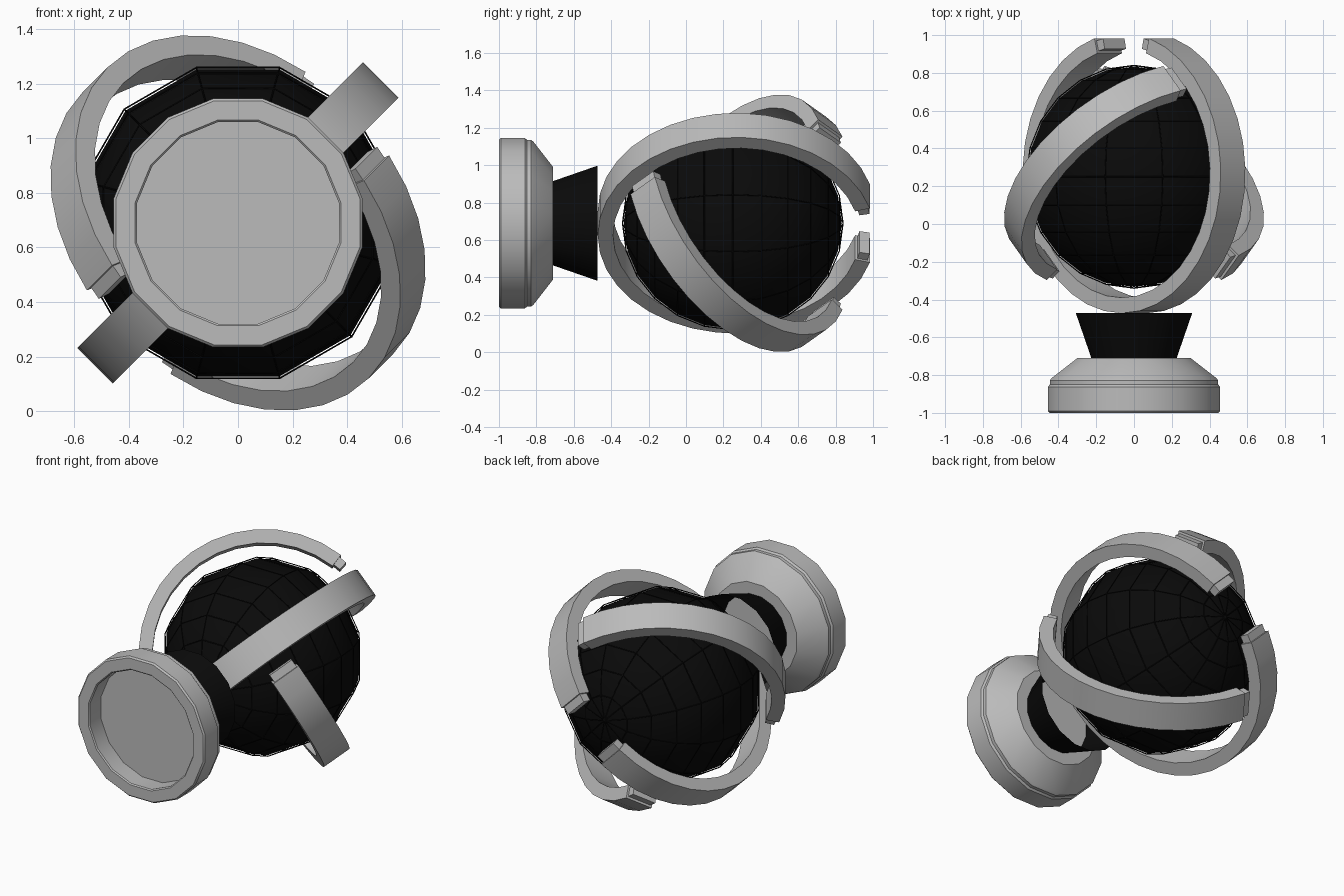
import bpy, bmesh, math
from mathutils import Vector, Matrix

if "Cube" in bpy.data.objects:
    bpy.data.objects.remove(bpy.data.objects["Cube"])

CZ = 0.69                       # height of the main axis (runs along y)
C = Vector((0, 0.27, CZ))       # centre of the curved bands
BALL = Vector((0, 0.25, CZ))


def material(name, v):
    m = bpy.data.materials.new(name)
    m.diffuse_color = (v, v, v, 1)
    m.use_nodes = True
    m.node_tree.nodes["Principled BSDF"].inputs["Base Color"].default_value = m.diffuse_color
    return m


GREY = material("light_grey", 0.5)
BLACK = material("near_black", 0.003)


def finish(bm, name, mat, angle=30, closed=True):
    bmesh.ops.recalc_face_normals(bm, faces=bm.faces)
    me = bpy.data.meshes.new(name)
    bm.to_mesh(me)
    bm.free()
    ob = bpy.data.objects.new(name, me)
    bpy.context.collection.objects.link(ob)
    me.materials.append(mat)
    bpy.context.view_layer.objects.active = ob
    ob.select_set(True)
    bpy.ops.object.shade_smooth_by_angle(angle=math.radians(angle))
    ob.select_set(False)
    return ob


def lathe(name, profile, mat, n=16):
    """Turn (apothem, y) points round the main axis."""
    bm = bmesh.new()
    rings = []
    for r, y in profile:
        r /= math.cos(math.pi / n)
        rings.append([bm.verts.new((r * math.cos(a), y, CZ + r * math.sin(a)))
                      for a in ((i + 0.5) * math.tau / n for i in range(n))])
    for p, q in zip(rings, rings[1:]):
        for i in range(n):
            j = (i + 1) % n
            bm.faces.new((p[i], p[j], q[j], q[i]))
    return bm, rings


def band(name, mid, tangent, half_angle, steps):
    """Curved strap centred on direction mid, with a smaller stepped tip at each end."""
    side = mid.cross(tangent).normalized()
    bm = bmesh.new()
    main, tip = (0.66, 0.742, 0.092), (0.672, 0.728, 0.08)
    body = half_angle - 4
    stations = [(-half_angle, tip), (-body, tip)]
    stations += [(-body + 2 * body * i / steps, main) for i in range(steps + 1)]
    stations += [(body, tip), (half_angle, tip)]
    sections = []
    for deg, (r0, r1, w) in stations:
        a = math.radians(deg)
        d = mid * math.cos(a) + tangent * math.sin(a)
        sections.append([bm.verts.new(C + d * r + side * s) for r, s in
                         ((r0, -w), (r1, -w), (r1, w), (r0, w))])
    for p, q in zip(sections, sections[1:]):
        for i in range(4):
            j = (i + 1) % 4
            bm.faces.new((p[i], p[j], q[j], q[i]))
    bm.faces.new(sections[0])
    bm.faces.new(sections[-1])
    return finish(bm, name, GREY)


def sphere(name, radius):
    bm = bmesh.new()
    bmesh.ops.create_uvsphere(bm, u_segments=12, v_segments=12, radius=radius)
    turn = Matrix.Rotation(math.pi / 2, 4, 'X') @ Matrix.Rotation(math.pi / 12, 4, 'Z')
    bm.transform(Matrix.Translation(BALL) @ turn)
    return finish(bm, name, BLACK, 40)


# Round base with a recessed front
bm, rings = lathe("base", [(0.37, -0.88), (0.37, -0.993), (0.377, -1), (0.447, -1),
                           (0.456, -0.99), (0.456, -0.862), (0.446, -0.85),
                           (0.446, -0.828), (0.435, -0.815), (0.30, -0.71)], GREY)
bm.faces.new(rings[0])
bm.faces.new(rings[-1])
finish(bm, "base", GREY)

# Open flared stem
bm, rings = lathe("stem", [(0.225, -0.712), (0.308, -0.472)], BLACK)
finish(bm, "stem", BLACK)

# Ball with a fine lattice around it
sphere("ball", 0.583)
lattice = sphere("ball_lattice", 0.59)
wire = lattice.modifiers.new("wire", 'WIREFRAME')
wire.thickness = 0.006

# Main split ring, then the two crossing straps
k = math.sqrt(0.5)
diag = Vector((k, 0, k))
front = Vector((0, -1, 0))
band("main_ring", front, diag, 168, 32)
for name, s in (("lower_strap", 1), ("upper_strap", -1)):
    band(name, Vector((s * k, 0, -s * k)), (diag * s + front) * k, 77, 14)
